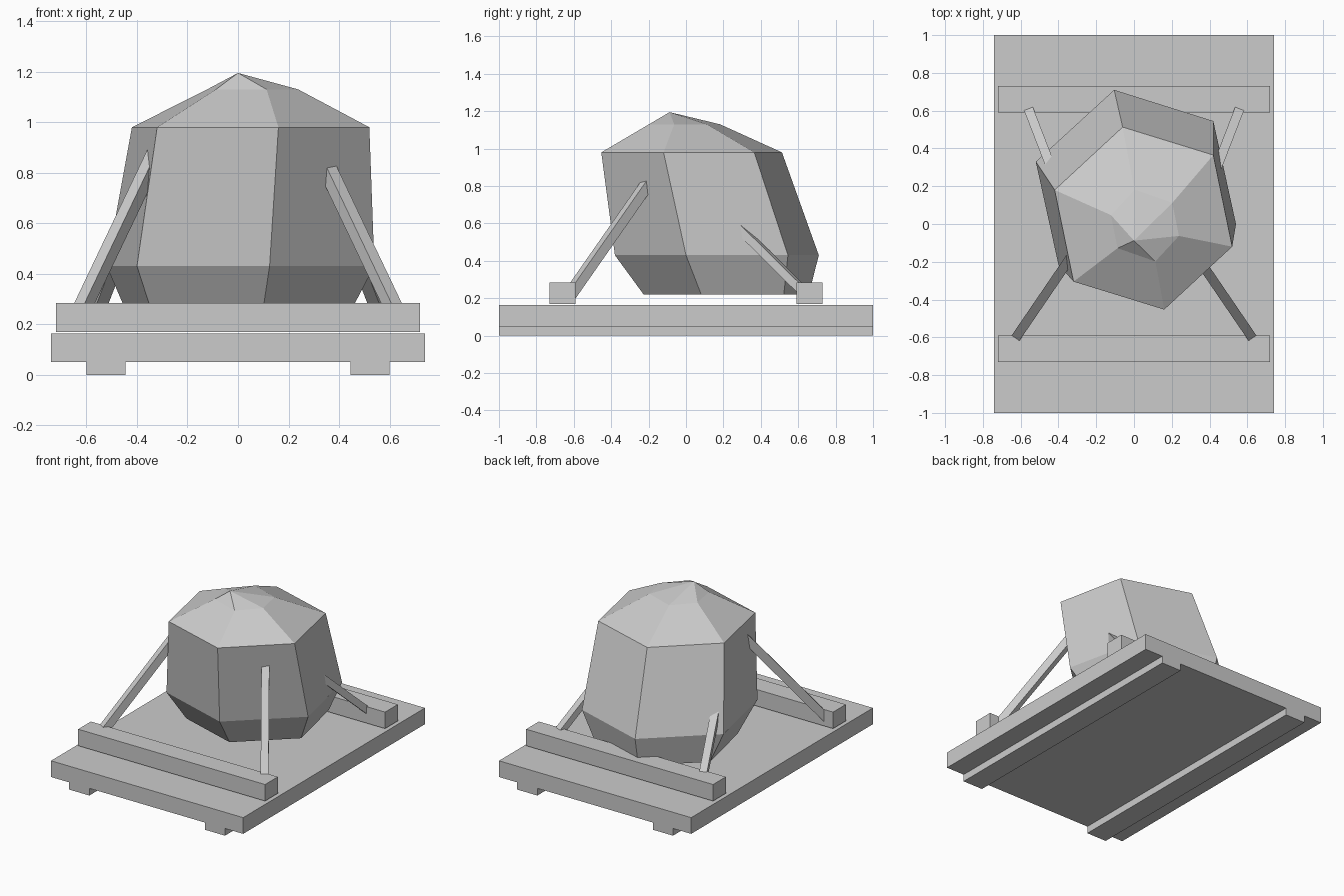
import bpy
import bmesh
from mathutils import Vector, Matrix

old = bpy.data.objects.get("Cube")
if old:
    bpy.data.objects.remove(old, do_unlink=True)

GREY = (0.6, 0.6, 0.6, 1.0)
grey = bpy.data.materials.new("plain_grey")
grey.use_nodes = True
grey.diffuse_color = GREY
grey.node_tree.nodes["Principled BSDF"].inputs["Base Color"].default_value = GREY


def finish(name, bm):
    bmesh.ops.recalc_face_normals(bm, faces=bm.faces)
    mesh = bpy.data.meshes.new(name)
    bm.to_mesh(mesh)
    bm.free()
    mesh.materials.append(grey)
    obj = bpy.data.objects.new(name, mesh)
    bpy.context.collection.objects.link(obj)
    return obj


def box(name, low, high):
    low, high = Vector(low), Vector(high)
    bm = bmesh.new()
    place = Matrix.Translation((low + high) / 2) @ Matrix.Diagonal((high - low).to_4d())
    bmesh.ops.create_cube(bm, size=1, matrix=place)
    return finish(name, bm)


def strut(name, start, end, width, depth):
    """Square bar between two points, with one side kept level."""
    start, end = Vector(start), Vector(end)
    along = (end - start).normalized()
    side = along.cross(Vector((0, 0, 1))).normalized()
    up = side.cross(along)
    turn = Matrix((side, up, along)).transposed().to_4x4()
    size = Matrix.Diagonal((width, depth, (end - start).length, 1))
    bm = bmesh.new()
    bmesh.ops.create_cube(bm, size=1, matrix=Matrix.Translation((start + end) / 2) @ turn @ size)
    return finish(name, bm)


# Pallet deck with two runners beneath
box("pallet_deck", (-0.74, -1, 0.05), (0.74, 1, 0.163))
for side, label in ((1, "left"), (-1, "right")):
    inner, outer = sorted((side * 0.445, side * 0.6))
    box(label + "_runner", (inner, -1, 0), (outer, 1, 0.05))

# Cross beams
for side, label in ((-1, "front"), (1, "back")):
    near, far = sorted((side * 0.59, side * 0.73))
    box(label + "_beam", (-0.72, near, 0.17), (0.72, far, 0.285))

# Bracing struts, mirrored left and right
for side, label in ((1, "left"), (-1, "right")):
    strut("front_strut_" + label, (side * 0.645, -0.63, 0.205), (side * 0.29, -0.11, 0.95), 0.05, 0.055)
    strut("back_strut_" + label, (side * 0.582, 0.67, 0.195), (side * 0.42, 0.25, 0.61), 0.05, 0.045)

# Leaning six-sided boulder: each ring is three corners mirrored through its centre
belly = [(-0.53, 0.165), (-0.115, 0.545), (0.41, 0.38)]
shoulder = [(-0.47, 0.15), (-0.11, 0.483), (0.37, 0.335)]
crown = [(-0.18, 0.055), (-0.055, 0.19), (0.145, 0.12)]
rings = [
    ((0.0, 0.215, 0.22), 0.81, belly),
    ((0.01, 0.165, 0.43), 1.0, belly),
    ((0.05, 0.03, 0.98), 1.0, shoulder),
    ((0.058, -0.008, 1.13), 1.0, crown),
]
bm = bmesh.new()
loops = []
for centre, scale, corners in rings:
    offsets = [Vector((x, y, 0)) * scale for x, y in corners]
    loops.append([bm.verts.new(Vector(centre) + o) for o in offsets + [-o for o in offsets]])
bm.faces.new(loops[0])
for lower, upper in zip(loops, loops[1:]):
    for i in range(6):
        j = (i + 1) % 6
        bm.faces.new((lower[i], lower[j], upper[j], upper[i]))
peak = bm.verts.new((0.0, -0.088, 1.195))
for i in range(6):
    bm.faces.new((loops[-1][i], loops[-1][(i + 1) % 6], peak))
finish("boulder", bm)
